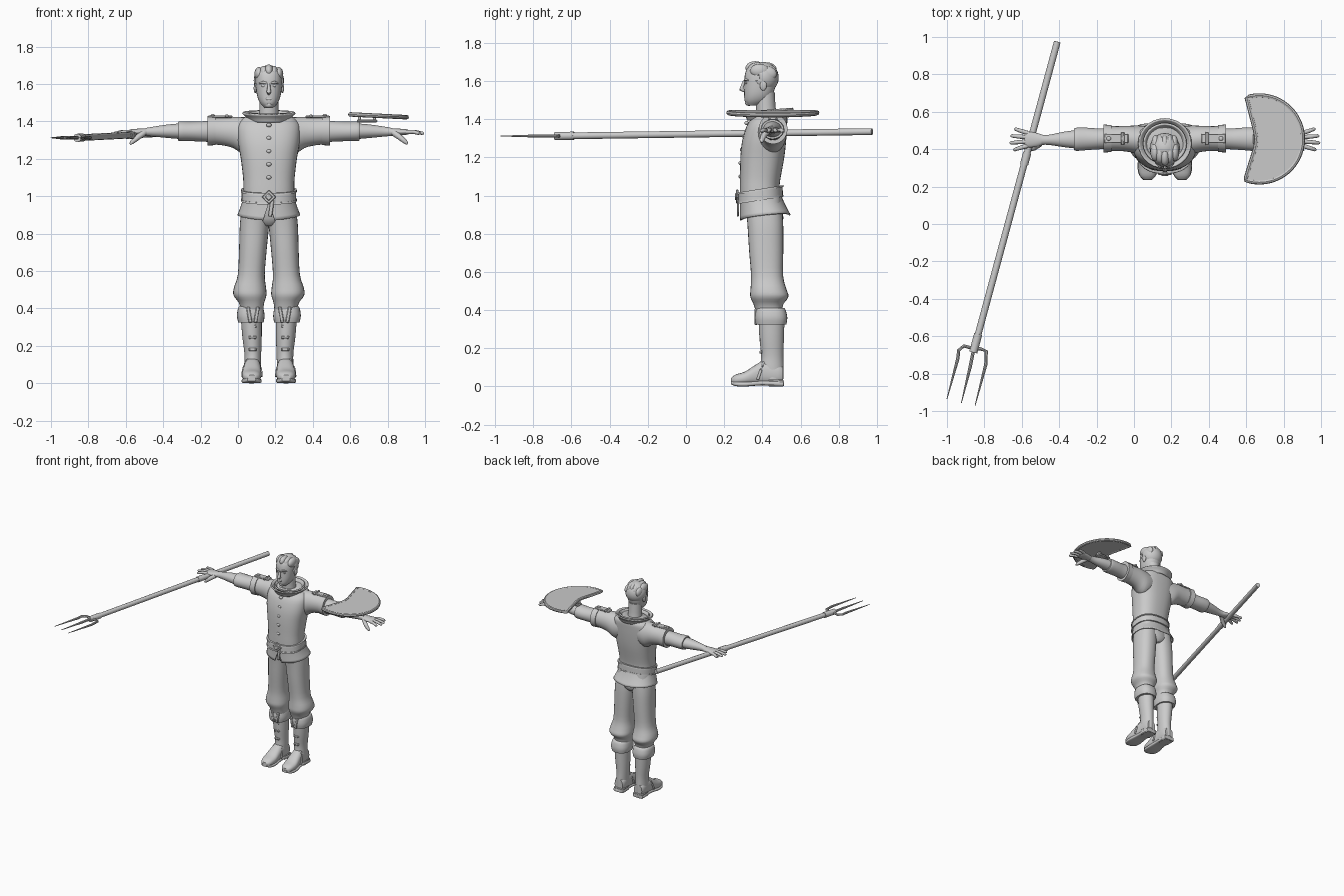
import bpy, bmesh, math
from mathutils import Vector, Matrix

cube = bpy.data.objects.get("Cube")
if cube:
    bpy.data.objects.remove(cube)

MID = 0.165  # body centre line in x
GREY = (0.6, 0.6, 0.6, 1)
mat = bpy.data.materials.new("plain grey")
mat.use_nodes = True
mat.diffuse_color = GREY
mat.node_tree.nodes["Principled BSDF"].inputs["Base Color"].default_value = GREY
SIDES = (("left", 1), ("right", -1))


def finish(name, bm, angle=40, thick=0):
    bmesh.ops.recalc_face_normals(bm, faces=bm.faces)
    me = bpy.data.meshes.new(name)
    bm.to_mesh(me)
    bm.free()
    me.materials.append(mat)
    ob = bpy.data.objects.new(name, me)
    bpy.context.collection.objects.link(ob)
    if thick:
        ob.modifiers.new("thickness", "SOLIDIFY").thickness = thick
    bpy.ops.object.select_all(action="DESELECT")
    ob.select_set(True)
    bpy.context.view_layer.objects.active = ob
    bpy.ops.object.shade_smooth_by_angle(angle=math.radians(angle))
    return ob


def skin(bm, rings, caps=True):
    n = len(rings[0])
    for a, b in zip(rings, rings[1:]):
        for i in range(n):
            j = (i + 1) % n
            bm.faces.new((a[i], a[j], b[j], b[i]))
    if caps:
        bm.faces.new(rings[0])
        bm.faces.new(rings[-1])


def smooth_sections(secs, steps):
    """Spline through the cross-sections."""
    pts = [Vector(s) for s in secs]
    out = []
    for i in range(len(pts) - 1):
        a, b = pts[max(i - 1, 0)], pts[i]
        c, d = pts[i + 1], pts[min(i + 2, len(pts) - 1)]
        for k in range(steps):
            t = k / steps
            out.append(b + (c - a) * t / 2 + (a * 2 - b * 5 + c * 4 - d) * t * t / 2
                       + (b * 3 - a - c * 3 + d) * t ** 3 / 2)
    return out + [pts[-1]]


def loft(name, axis, secs, side=1, power=2.0, sides=28, steps=3, caps=True, thick=0, shape=None):
    """Sections are (position, centre, centre, radius, radius); x is measured from MID."""
    bm, rings = bmesh.new(), []
    for t, cu, cv, ru, rv in smooth_sections(secs, steps):
        ring = []
        for i in range(sides):
            a = math.tau * i / sides
            c, s = math.cos(a), math.sin(a)
            u = cu + ru * math.copysign(abs(c) ** (2 / power), c)
            v = cv + rv * math.copysign(abs(s) ** (2 / power), s)
            p = {"x": (t, u, v), "y": (u, t, v), "z": (u, v, t)}[axis]
            p = Vector((MID + side * p[0], p[1], p[2]))
            ring.append(bm.verts.new(shape(p) if shape else p))
        rings.append(ring)
    skin(bm, rings, caps)
    return finish(name, bm, thick=thick)


def tube(name, pts, radii, sides=10, closed=False):
    bm, rings = bmesh.new(), []
    pts = [Vector(p) for p in pts]
    for i, p in enumerate(pts):
        if closed:
            d = pts[(i + 1) % len(pts)] - pts[i - 1]
        else:
            d = pts[min(i + 1, len(pts) - 1)] - pts[max(i - 1, 0)]
        d.normalize()
        u = d.cross(Vector((0, 0, 1)) if abs(d.z) < 0.9 else Vector((0, 1, 0))).normalized()
        v = d.cross(u)
        r = radii[min(i, len(radii) - 1)]
        rings.append([bm.verts.new(p + (u * math.cos(a) + v * math.sin(a)) * r)
                      for a in (math.tau * k / sides for k in range(sides))])
    if closed:
        rings.append(rings[0])
    skin(bm, rings, not closed)
    return finish(name, bm)


def box(name, centre, size, turn=None, bevel=0.004):
    bm = bmesh.new()
    bmesh.ops.create_cube(bm, size=1)
    bmesh.ops.scale(bm, vec=size, verts=bm.verts)
    bmesh.ops.bevel(bm, geom=bm.edges[:], offset=min(bevel, min(size) / 3), segments=1, affect="EDGES")
    m = Matrix.Rotation(math.radians(turn[1]), 4, turn[0]) if turn else Matrix()
    bmesh.ops.transform(bm, matrix=Matrix.Translation(centre) @ m, verts=bm.verts)
    return finish(name, bm)


def ball(name, centre, radii, drop=None):
    bm = bmesh.new()
    bmesh.ops.create_uvsphere(bm, u_segments=24, v_segments=16, radius=1)
    bmesh.ops.scale(bm, vec=radii, verts=bm.verts)
    bmesh.ops.translate(bm, vec=centre, verts=bm.verts)
    if drop:
        gone = [f for f in bm.faces if drop(f.calc_center_median())]
        bmesh.ops.delete(bm, geom=gone, context="FACES")
    return finish(name, bm, thick=0.012 if drop else 0)


# Head, neck and face
loft("head", "z", [(1.472, 0, .35, .022, .026), (1.495, 0, .368, .045, .06), (1.53, 0, .38, .061, .075),
                   (1.58, 0, .388, .069, .082), (1.63, 0, .392, .071, .084), (1.67, 0, .395, .062, .072),
                   (1.695, 0, .4, .03, .035)], power=2.2)
loft("neck", "z", [(1.37, 0, .43, .06, .06), (1.44, 0, .42, .052, .052), (1.54, 0, .415, .05, .05)])
tube("nose", [(MID, .305, 1.6), (MID, .296, 1.575), (MID, .29, 1.557), (MID, .306, 1.548)],
     [.007, .009, .013, .008])
ball("lips", (MID, .311, 1.52), (.02, .008, .008))
ball("chin", (MID, .33, 1.488), (.022, .022, .018))
for label, s in SIDES:
    ball(label + "_eye", (MID + s * .027, .317, 1.59), (.013, .008, .007))
    tube(label + "_brow", [(MID + s * .012, .308, 1.604), (MID + s * .03, .31, 1.609),
                           (MID + s * .05, .328, 1.603)], [.006, .007, .004])
    ball(label + "_ear", (MID + s * .072, .405, 1.577), (.009, .018, .027))

# Short hair with a swept quiff
ball("hair_cap", (MID, .405, 1.618), (.081, .081, .082),
     lambda c: (c.y < .375 and c.z < 1.65) or c.z < 1.552)
for i in range(5):
    k = i - 2
    ball("quiff_lock", (MID + k * .026, .362 + abs(k) * .012, 1.668 - abs(k) * .007), (.025, .05, .036))
    ball("crown_lock", (MID + k * .025, .425, 1.66 - abs(k) * .011), (.022, .05, .038))

# Jacket body, collar, belt and split skirt
loft("jacket", "z", [(.98, 0, .39, .137, .108), (1.04, 0, .386, .136, .104), (1.1, 0, .39, .138, .107),
                     (1.2, 0, .4, .15, .115), (1.29, 0, .41, .165, .115), (1.37, 0, .425, .168, .105),
                     (1.41, 0, .44, .145, .09), (1.435, 0, .44, .1, .075)], power=2.5, sides=36)


def collar_tilt(p):
    return p + Vector((0, 0, (p.y - .43) * .08))


for name, wide in (("inner_collar", .8), ("outer_collar", 1)):
    loft(name, "z", [(1.405, 0, .43, .1 * wide, .1 * wide), (1.428, 0, .43, .115 * wide, .11 * wide),
                     (1.45, 0, .43, .137 * wide, .128 * wide)], caps=False, thick=.01, shape=collar_tilt)


def skirt_split(p):
    low = max(0, (1.0 - p.z) / .12)
    if abs(p.x - MID) < .002 and p.y < .4:
        p.z += low * .085
    else:
        p.z += low * ((p.y - .39) * .12 + abs(p.x - MID) * .1)
    return p


loft("jacket_skirt", "z", [(1.0, 0, .39, .136, .11), (.95, 0, .4, .147, .118), (.88, 0, .415, .168, .133)],
     power=2.3, sides=44, caps=False, thick=.008, shape=skirt_split)


def belt_tilt(p):
    return p + Vector((0, 0, (p.y - .39) * .16))


for name, z, half, grow in (("belt", 1.005, .024, .009), ("belt_top_rim", 1.03, .005, .013),
                            ("belt_bottom_rim", .98, .005, .013)):
    loft(name, "z", [(z - half, 0, .39, .137 + grow, .109 + grow), (z + half, 0, .39, .136 + grow, .107 + grow)],
         power=2.4, sides=36, steps=1, shape=belt_tilt)
box("buckle", (MID, .268, .995), (.055, .014, .055), ("Y", 45))
box("buckle_inset", (MID, .262, .995), (.03, .012, .03), ("Y", 45))
box("belt_tongue", (MID + .012, .272, .935), (.022, .01, .09), ("Y", 8))
for z in (1.1, 1.17, 1.24, 1.31, 1.38):
    front = .287 + max(0, z - 1.2) * .17
    ball("jacket_button", (MID, front, z), (.014, .012, .011))

for label, s in SIDES:
    # Sleeves with turned cuffs and shoulder straps
    loft(label + "_sleeve", "x", [(.06, .44, 1.335, .075, .085), (.13, .448, 1.322, .078, .1),
                                  (.19, .455, 1.34, .07, .083), (.25, .457, 1.346, .066, .074),
                                  (.32, .457, 1.35, .067, .072)], s)
    loft(label + "_sleeve_cuff", "x", [(.285, .457, 1.349, .072, .076), (.328, .457, 1.349, .075, .079)], s, steps=1)
    box(label + "_shoulder_strap", (MID + s * .26, .457, 1.425), (.13, .05, .012))
    box(label + "_strap_loop", (MID + s * .225, .457, 1.428), (.018, .07, .016))
    ball(label + "_strap_button", (MID + s * .3, .457, 1.432), (.012, .012, .007))
    loft(label + "_undersleeve", "x", [(.31, .457, 1.346, .055, .057), (.36, .455, 1.346, .056, .054),
                                       (.42, .455, 1.346, .06, .052), (.47, .453, 1.347, .062, .053),
                                       (.485, .453, 1.347, .058, .05)], s)
    loft(label + "_forearm", "x", [(.47, .453, 1.347, .05, .042), (.54, .452, 1.347, .041, .036),
                                   (.62, .45, 1.345, .027, .026), (.66, .45, 1.343, .027, .021)], s)
    # Open hand, palm down
    loft(label + "_palm", "x", [(.65, .45, 1.343, .026, .02), (.69, .45, 1.343, .038, .018),
                                (.735, .452, 1.343, .042, .015), (.75, .452, 1.342, .036, .01)], s)
    for i, reach in enumerate((.075, .095, .09, .07)):
        y, fan = .418 + i * .023, (i - 1.5) * .007
        x = MID + s * .735
        tube(label + "_finger", [(x, y, 1.343), (x + s * reach / 2, y + fan, 1.344),
                                 (x + s * reach * .92, y + fan * 2, 1.336), (x + s * reach, y + fan * 2, 1.334)],
             [.012, .011, .009, .004])
    tube(label + "_thumb", [(MID + s * .67, .43, 1.338), (MID + s * .7, .407, 1.315),
                            (MID + s * .73, .397, 1.29), (MID + s * .742, .395, 1.278)], [.018, .015, .012, .005])

    # Trousers gathered below the knee
    loft(label + "_trouser_leg", "z", [(.99, .065, .4, .07, .095), (.86, .076, .415, .078, .094),
                                       (.72, .085, .42, .074, .09), (.58, .094, .425, .072, .084),
                                       (.51, .101, .432, .086, .094), (.47, .101, .437, .088, .1),
                                       (.43, .093, .432, .068, .078), (.39, .09, .435, .06, .068)], s, power=2.3)
    ball(label + "_knee_fold", (MID + s * .155, .44, .485), (.036, .06, .035))
    # Boots with a turned top, side straps and a heel
    loft(label + "_boot_top", "z", [(.325, .096, .446, .068, .08), (.36, .097, .446, .074, .085),
                                    (.4, .097, .444, .068, .078), (.412, .096, .442, .06, .07)], s, power=2.5)
    for k in (-1, 1):
        box(label + "_boot_flap", (MID + s * .085 + k * .02, .366, .365), (.02, .016, .085), ("Y", k * 10))
    loft(label + "_boot_shaft", "z", [(.35, .094, .448, .056, .068), (.25, .09, .449, .052, .064),
                                      (.16, .086, .452, .045, .058), (.1, .087, .45, .044, .062),
                                      (.04, .088, .455, .043, .056)], s)
    for z in (.18, .245, .305):
        box(label + "_boot_lace", (MID + s * .087, .392, z), (.045, .016, .016))
    loft(label + "_foot", "y", [(.237, .092, .03, .022, .014), (.26, .092, .035, .043, .027),
                                (.31, .092, .043, .052, .035), (.36, .09, .059, .049, .051),
                                (.41, .088, .071, .045, .064), (.48, .087, .065, .044, .056),
                                (.508, .087, .06, .035, .045)], s, power=2.4)
    loft(label + "_sole", "y", [(.235, .092, .02, .022, .009), (.265, .092, .013, .047, .012),
                                (.32, .092, .012, .054, .012), (.4, .089, .018, .044, .012),
                                (.5, .087, .014, .046, .013), (.514, .087, .014, .035, .012)], s, power=4)
    box(label + "_heel", (MID + s * .087, .472, .018), (.084, .08, .036))
    tube(label + "_foot_strap", [(MID + s * .09 + .05 * math.cos(a), .375 + .035 * math.sin(a), .035 + .1 * math.sin(a))
                                 for a in (math.pi * k / 12 for k in range(13))], [.007])
loft("trouser_seat", "z", [(.84, 0, .42, .04, .07), (.88, 0, .415, .12, .095), (.99, 0, .4, .13, .1)])

# Pitchfork held in the right hand
butt, neck = Vector((-.41, .975, 1.335)), Vector((-.855, -.67, 1.312))
tube("fork_pole", [butt, neck], [.018], 14)
for name, a, b in (("grip_band", .36, .4), ("fork_socket", .95, 1.01)):
    tube(name, [butt.lerp(neck, a), butt.lerp(neck, b)], [.022], 14)
FORK_Z = 1.312
TINES = {"outer": [(-.86, -.665), (-.91, -.652), (-.937, -.675), (-.942, -.72), (-1, -.935)],
         "middle": [(-.855, -.66), (-.875, -.76), (-.923, -.957)],
         "inner": [(-.86, -.665), (-.82, -.668), (-.79, -.68), (-.792, -.75), (-.85, -.972)]}
for name, path in TINES.items():
    tube(name + "_tine", [(x, y, FORK_Z) for x, y in path], [.009] * (len(path) - 1) + [.002], 8)

# Notched round shield lying over the left forearm
arc = [math.radians(-108 + 211 * k / 36) for k in range(37)]
outline = [(.67 + .232 * math.cos(a), .455 + .232 * math.sin(a)) for a in arc]
outline += [(.603, .675), (.648, .5), (.655, .455), (.65, .41), (.6, .25)]
rim = [Vector((x, y, 1.445 - .05 * (x - .6))) for x, y in outline]
bm = bmesh.new()
plate = bm.faces.new([bm.verts.new(p) for p in rim])
top = bmesh.ops.extrude_face_region(bm, geom=[plate])["geom"]
bmesh.ops.translate(bm, vec=(0, 0, -.016), verts=[g for g in top if isinstance(g, bmesh.types.BMVert)])
finish("shield_plate", bm)
tube("shield_rim", [p - Vector((0, 0, .008)) for p in rim], [.012], 8, closed=True)
box("shield_grip", (.69, .455, 1.402), (.11, .05, .014))
for x in (.65, .73):
    box("shield_grip_post", (x, .455, 1.416), (.016, .04, .04))
